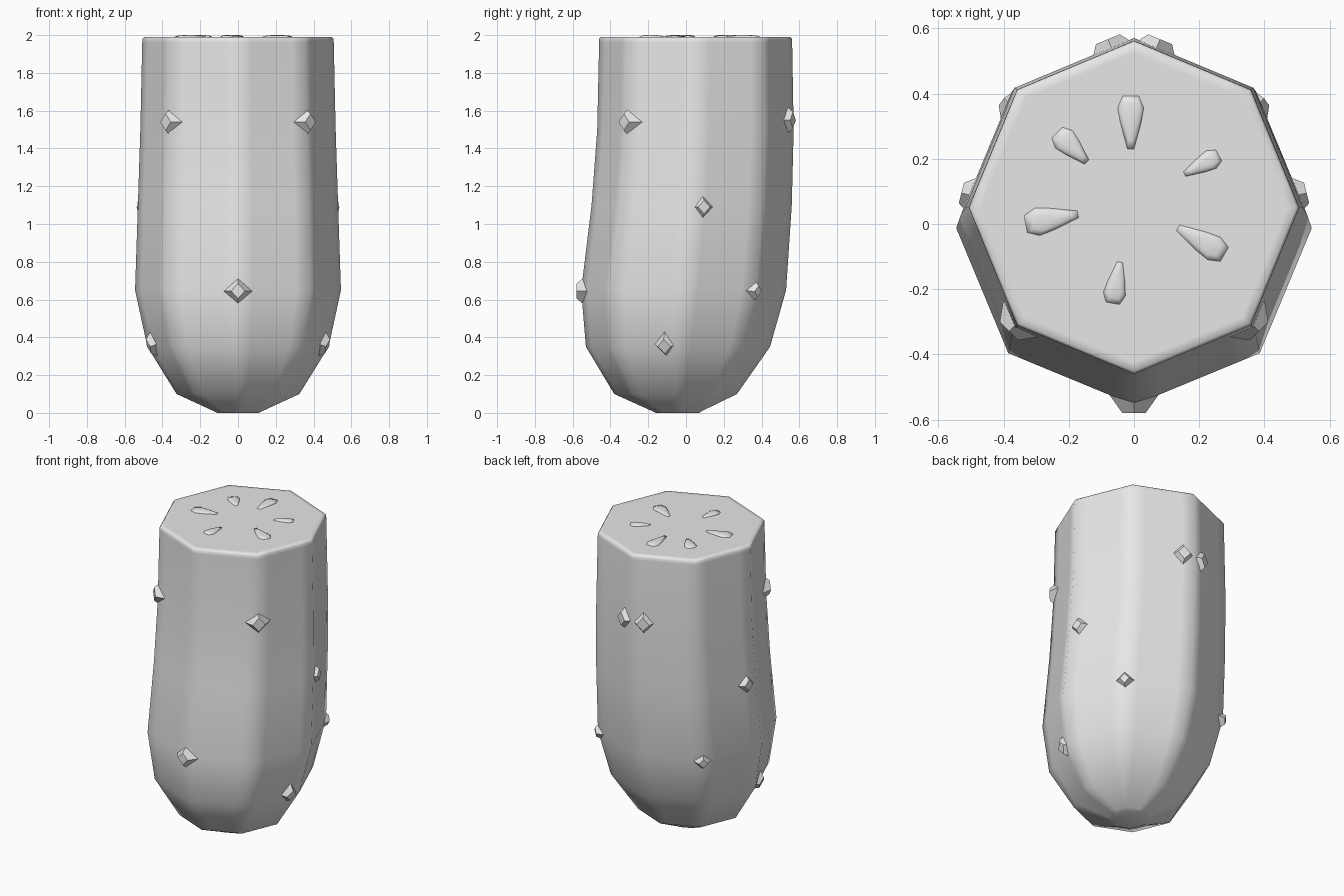
import bpy, bmesh, math
from mathutils import Vector, Matrix

cube = bpy.data.objects.get("Cube")
if cube:
    bpy.data.objects.remove(cube, do_unlink=True)

grey = bpy.data.materials.new("plain grey")
grey.use_nodes = True
grey.diffuse_color = (0.8, 0.8, 0.8, 1)
grey.node_tree.nodes["Principled BSDF"].inputs["Base Color"].default_value = (0.8, 0.8, 0.8, 1)


def finish(bm, name, smooth):
    bmesh.ops.recalc_face_normals(bm, faces=bm.faces)
    for face in bm.faces:
        face.smooth = smooth
    mesh = bpy.data.meshes.new(name)
    bm.to_mesh(mesh)
    bm.free()
    mesh.materials.append(grey)
    obj = bpy.data.objects.new(name, mesh)
    bpy.context.collection.objects.link(obj)
    return obj


def loft(bm, rings):
    """Skin closed rings of points and cap both ends."""
    loops = [[bm.verts.new(p) for p in ring] for ring in rings]
    for low, high in zip(loops, loops[1:]):
        for i in range(len(low)):
            j = (i + 1) % len(low)
            bm.faces.new((low[i], low[j], high[j], high[i]))
    bm.faces.new(loops[0])
    bm.faces.new(loops[-1])


def octagon(z, rx, front, back):
    """Octagon ring with extra points close to each corner to keep sides flat."""
    cy, ry = (front + back) / 2, (back - front) / 2
    corners = [Vector((rx * math.cos(k * math.pi / 4),
                       cy + ry * math.sin(k * math.pi / 4), z)) for k in range(8)]
    points = []
    for k in range(8):
        points += [corners[k].lerp(corners[(k + 1) % 8], t) for t in (0, 0.2, 0.8)]
    return points


# Body: height, half width, front y, back y
profile = [
    (0.0, 0.11, -0.16, 0.07), (0.01, 0.13, -0.18, 0.085), (0.1, 0.325, -0.38, 0.27),
    (0.35, 0.48, -0.53, 0.445), (0.65, 0.545, -0.555, 0.53), (1.1, 0.53, -0.5, 0.56),
    (1.5, 0.517, -0.47, 0.57), (1.96, 0.507, -0.46, 0.562), (1.98, 0.506, -0.46, 0.561),
    (1.99, 0.497, -0.451, 0.552), (1.99, 0.47, -0.424, 0.525),
]
bm = bmesh.new()
loft(bm, [octagon(*row) for row in profile])
finish(bm, "cut_body", True)


# Warts: blunt diamond studs half sunk into the skin
def wart(name, position, normal, size):
    turn = Vector(normal).to_track_quat('Z', 'Y').to_matrix().to_4x4()
    place = Matrix.Translation(position) @ turn @ Matrix.Scale(size, 4)
    bm = bmesh.new()
    rings = []
    for depth, wide, tall in ((-0.035, 0.078, 0.088), (0.024, 0.036, 0.04)):
        rings.append([place @ Vector(p) for p in
                      ((wide, 0, depth), (0, tall, depth), (-wide, 0, depth), (0, -tall, depth))])
    loft(bm, rings)
    finish(bm, name, False)


wart("front_wart", (0, -0.555, 0.645), (0, -1, 0), 1)
side_warts = [
    ("shoulder_wart", (0.365, -0.31, 1.54), (1, -1, 0), 1.1),
    ("back_wart", (0.07, 0.542, 1.55), (0.38, 0.92, 0), 1.1),
    ("middle_wart", (0.508, 0.09, 1.09), (1, 0.25, 0), 0.9),
    ("rear_wart", (0.383, 0.37, 0.645), (1, 1, -0.2), 0.75),
    ("lower_wart", (0.452, -0.11, 0.36), (1, -0.25, -0.4), 1),
]
for name, (x, y, z), (nx, ny, nz), size in side_warts:
    for side, label in ((1, "left_"), (-1, "right_")):
        wart(label + name, (x * side, y, z), (nx * side, ny, nz), size)


# Seeds: low teardrops on the cut face, from wide outer end to narrow inner end
def seed(name, outer, inner, width):
    outer, inner = Vector(outer), Vector(inner)
    across = (inner - outer).orthogonal().normalized() * width / 2
    half = ((0, 0.62), (0.22, 1), (0.5, 0.8), (1, 0.25))
    outline = [(t, w) for t, w in half] + [(t, -w) for t, w in reversed(half)]

    def ring(z, shrink):
        flat = [outer.lerp(inner, 0.45 + (t - 0.45) * shrink) + across * w * shrink
                for t, w in outline]
        return [(p.x, p.y, z) for p in flat]

    bm = bmesh.new()
    loft(bm, [ring(1.985, 1), ring(1.992, 1), ring(1.998, 0.7), ring(2.0, 0.3)])
    finish(bm, name, True)


seeds = [
    ((-0.01, 0.392), (-0.01, 0.23), 0.08),
    ((-0.235, 0.28), (-0.145, 0.19), 0.075),
    ((-0.332, 0.0), (-0.172, 0.03), 0.085),
    ((-0.065, -0.243), (-0.043, -0.117), 0.068),
    ((0.277, -0.093), (0.135, -0.012), 0.08),
    ((0.26, 0.21), (0.155, 0.153), 0.062),
]
for number, (outer, inner, width) in enumerate(seeds, 1):
    seed(f"seed_{number}", outer, inner, width)
